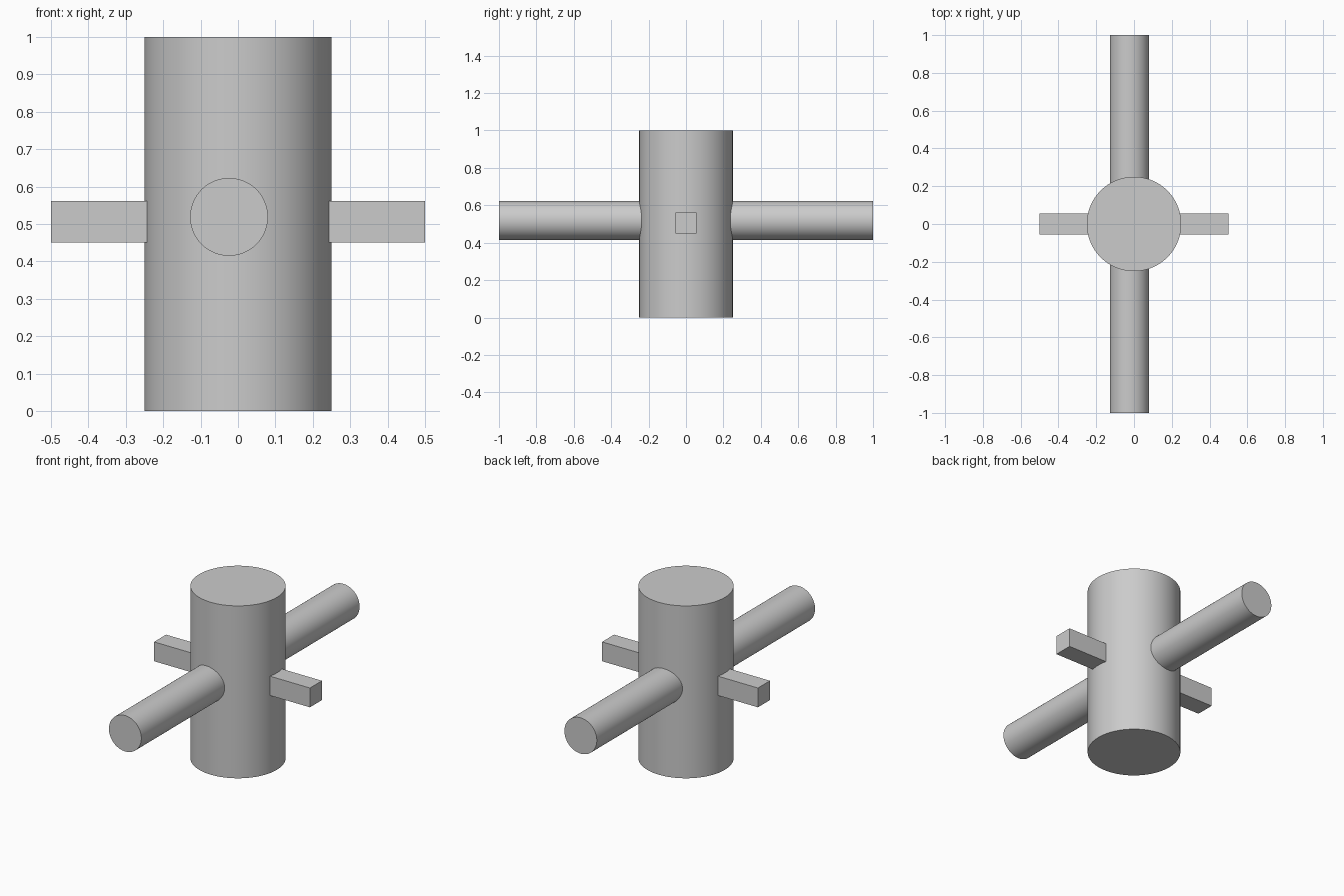
import bpy
import math

cube = bpy.data.objects.get("Cube")
if cube:
    bpy.data.objects.remove(cube, do_unlink=True)

# Single plain grey
grey = bpy.data.materials.new("plain grey")
grey.use_nodes = True
colour = (0.6, 0.6, 0.6, 1)
grey.diffuse_color = colour
grey.node_tree.nodes["Principled BSDF"].inputs["Base Color"].default_value = colour


def finish(name):
    obj = bpy.context.object
    obj.name = name
    obj.data.materials.append(grey)
    return obj


def cylinder(name, radius, length, location, rotation=(0, 0, 0)):
    bpy.ops.mesh.primitive_cylinder_add(vertices=96, radius=radius, depth=length,
                                        location=location, rotation=rotation)
    bpy.ops.object.shade_smooth_by_angle(angle=math.radians(30))
    return finish(name)


# Upright drum
cylinder("main_drum", 0.25, 1, (0, 0, 0.5))

# Round rod running front to back, slightly off centre
cylinder("cross_rod", 0.104, 2, (-0.024, 0, 0.519), (math.pi / 2, 0, 0))

# Square bar running side to side
bpy.ops.mesh.primitive_cube_add(size=1, location=(0, 0, 0.506))
bar = finish("side_bar")
bar.scale = (1, 0.11, 0.112)
